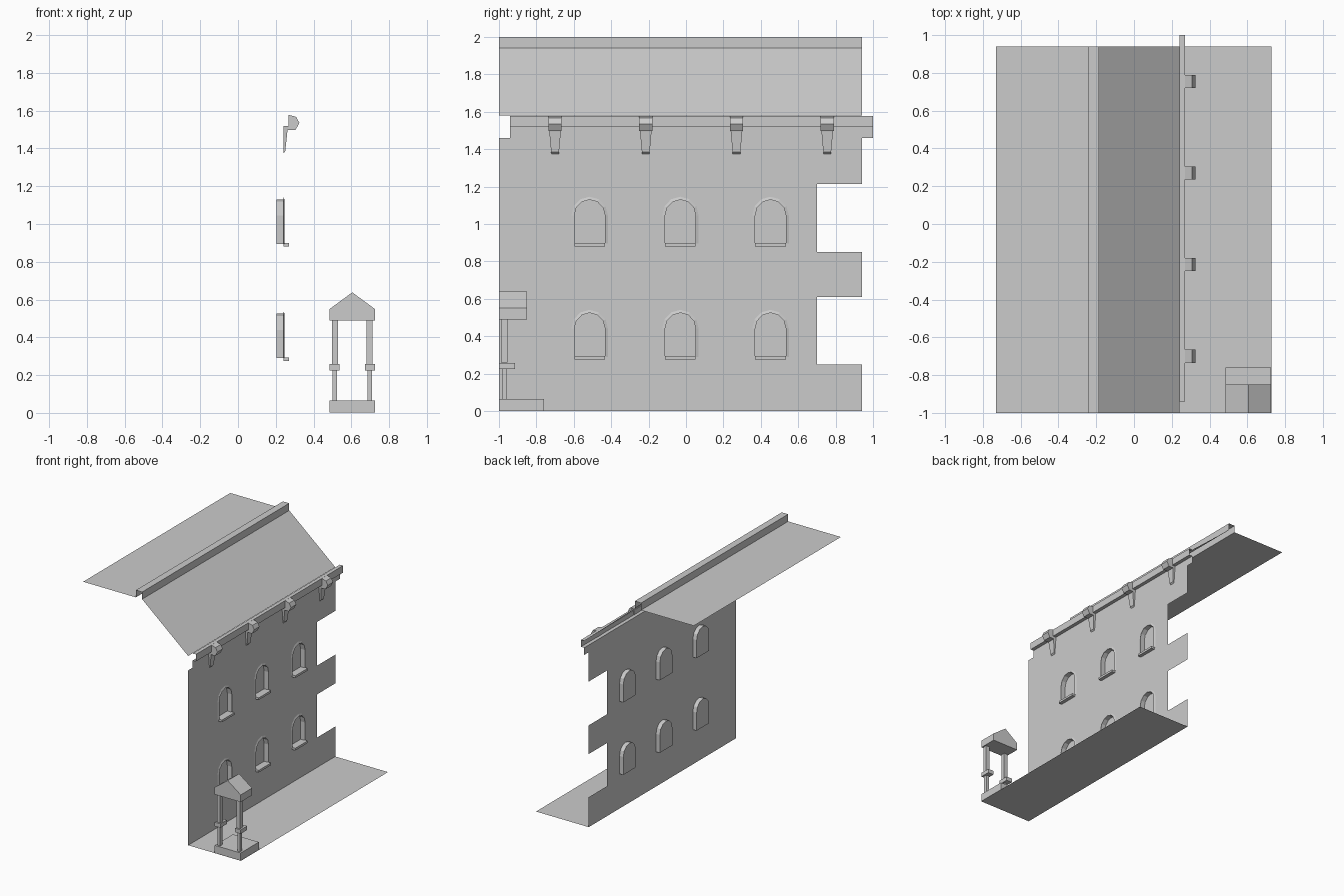
import bpy
import bmesh
import math
from mathutils import Vector

cube = bpy.data.objects.get("Cube")
if cube:
    bpy.data.objects.remove(cube, do_unlink=True)

grey = bpy.data.materials.new("plain_grey")
grey.use_nodes = True
grey.diffuse_color = (0.6, 0.6, 0.6, 1)
grey.node_tree.nodes["Principled BSDF"].inputs["Base Color"].default_value = (0.6, 0.6, 0.6, 1)

WALL_X, FRONT, BACK = 0.24, -1.0, 0.94


def finish(name, bm):
    mesh = bpy.data.meshes.new(name)
    bm.to_mesh(mesh)
    bm.free()
    mesh.materials.append(grey)
    obj = bpy.data.objects.new(name, mesh)
    bpy.context.collection.objects.link(obj)
    return obj


def sheet(name, profile, y0, y1):
    """Open strip: an x-z profile swept along y."""
    bm = bmesh.new()
    rows = [[bm.verts.new((x, y, z)) for x, z in profile] for y in (y0, y1)]
    for i in range(len(profile) - 1):
        bm.faces.new((rows[0][i], rows[0][i + 1], rows[1][i + 1], rows[1][i]))
    # Point every face up, or outwards to +x where upright
    for f in bm.faces:
        f.normal_update()
        if f.normal.z < -0.01 or (abs(f.normal.z) < 0.01 and f.normal.x < 0):
            f.normal_flip()
    return finish(name, bm)


def prism(name, profile, y, half_width):
    """Closed x-z profile along y; half_width depends on z."""
    bm = bmesh.new()
    ends = [[bm.verts.new((x, y + s * half_width(z), z)) for x, z in profile] for s in (-1, 1)]
    bm.faces.new(ends[0])
    bm.faces.new(ends[1][::-1])
    n = len(profile)
    for i in range(n):
        j = (i + 1) % n
        bm.faces.new((ends[0][i], ends[1][i], ends[1][j], ends[0][j]))
    bmesh.ops.recalc_face_normals(bm, faces=bm.faces[:])
    return finish(name, bm)


def box(name, x0, x1, y0, y1, z0, z1):
    corners = [(x0, z0), (x1, z0), (x1, z1), (x0, z1)]
    return prism(name, corners, (y0 + y1) / 2, lambda z: (y1 - y0) / 2)


def arch(y, z, grow=0.0):
    """Round-topped opening as (y, z) points, sill at z."""
    r = 0.082 + grow
    spring = z + 0.15
    pts = [(y - r, z), (y + r, z)]
    for i in range(7):
        a = math.pi * i / 6
        pts.append((y + r * math.cos(a), spring + (r + 0.003) * math.sin(a)))
    return pts


windows = [(y, z) for z in (0.29, 0.895) for y in (-0.515, -0.03, 0.452)]

# Facade with toothed rear edge and window openings
outline = [(FRONT, 0), (BACK, 0), (BACK, 0.25), (0.70, 0.25), (0.70, 0.61), (BACK, 0.61),
           (BACK, 0.85), (0.70, 0.85), (0.70, 1.215), (BACK, 1.215), (BACK, 1.46), (FRONT, 1.46)]
bm = bmesh.new()
edges = []
for loop in [outline] + [arch(*w) for w in windows]:
    vs = [bm.verts.new((WALL_X, y, z)) for y, z in loop]
    edges += [bm.edges.new((vs[i - 1], vs[i])) for i in range(len(vs))]
bmesh.ops.triangle_fill(bm, edges=edges, use_beauty=True, normal=Vector((1, 0, 0)))
for f in bm.faces:
    f.normal_update()
    if f.normal.x < 0:
        f.normal_flip()
finish("facade_wall", bm)

# Window niches: shallow surround, reveal and back panel
for k, (y, z) in enumerate(windows):
    bm = bmesh.new()
    rings = []
    for x, grow in ((WALL_X, 0.016), (0.246, 0.0), (0.205, 0.0)):
        rings.append([bm.verts.new((x, a, b)) for a, b in arch(y, z, grow)])
    for outer, inner in zip(rings, rings[1:]):
        for i in range(len(outer)):
            bm.faces.new((outer[i - 1], outer[i], inner[i], inner[i - 1]))
    bm.faces.new(rings[-1])
    finish(f"window_niche_{k + 1}", bm)
    box(f"window_sill_{k + 1}", WALL_X, 0.27, y - 0.082, y + 0.082, z - 0.014, z + 0.004)

# Ground strip and roof with raised ridge
sheet("ground", [(WALL_X, 0), (0.727, 0)], FRONT, BACK)
sheet("roof", [(WALL_X, 1.58), (-0.185, 1.94)], FRONT, BACK)
sheet("roof_ridge", [(-0.185, 1.94), (-0.185, 2.0), (-0.243, 2.0), (-0.243, 1.94)], FRONT, BACK)
sheet("flat_roof", [(-0.243, 1.94), (-0.73, 1.94)], FRONT, BACK)

# Stepped cornice
sheet("cornice", [(WALL_X, 1.46), (WALL_X, 1.52), (0.27, 1.52), (0.27, 1.578), (WALL_X, 1.578)],
      -0.94, 1.0)

# Brackets: block over a tapering foot
block = [(0.268, 1.578), (0.308, 1.567), (0.325, 1.535), (0.304, 1.497), (0.262, 1.497), (0.268, 1.52)]
foot = [(WALL_X, 1.52), (0.268, 1.52), (0.262, 1.495), (0.25, 1.385), (WALL_X, 1.375)]
for k in range(4):
    y = -0.70 + 0.485 * k
    prism(f"bracket_block_{k + 1}", block, y, lambda z: 0.035)
    prism(f"bracket_foot_{k + 1}", foot, y, lambda z: 0.02 + (z - 1.375) * 0.09)

# Porch: plinth, gabled canopy, two banded posts
PORCH_X = 0.605
box("porch_plinth", 0.485, 0.725, FRONT, -0.76, 0.001, 0.065)
canopy = [(0.485, 0.49), (0.725, 0.49), (0.725, 0.55), (PORCH_X, 0.638), (0.485, 0.55)]
prism("porch_canopy", canopy, -0.925, lambda z: 0.075)
for side, name in ((-1, "right"), (1, "left")):
    x = PORCH_X + side * 0.092
    box(f"porch_post_upper_{name}", x - 0.016, x + 0.016, -0.99, -0.955, 0.26, 0.49)
    box(f"porch_post_lower_{name}", x - 0.012, x + 0.012, -0.985, -0.957, 0.065, 0.225)
    band = PORCH_X + side * 0.094
    box(f"porch_post_band_{name}", band - 0.026, band + 0.026, FRONT, -0.915, 0.225, 0.258)
